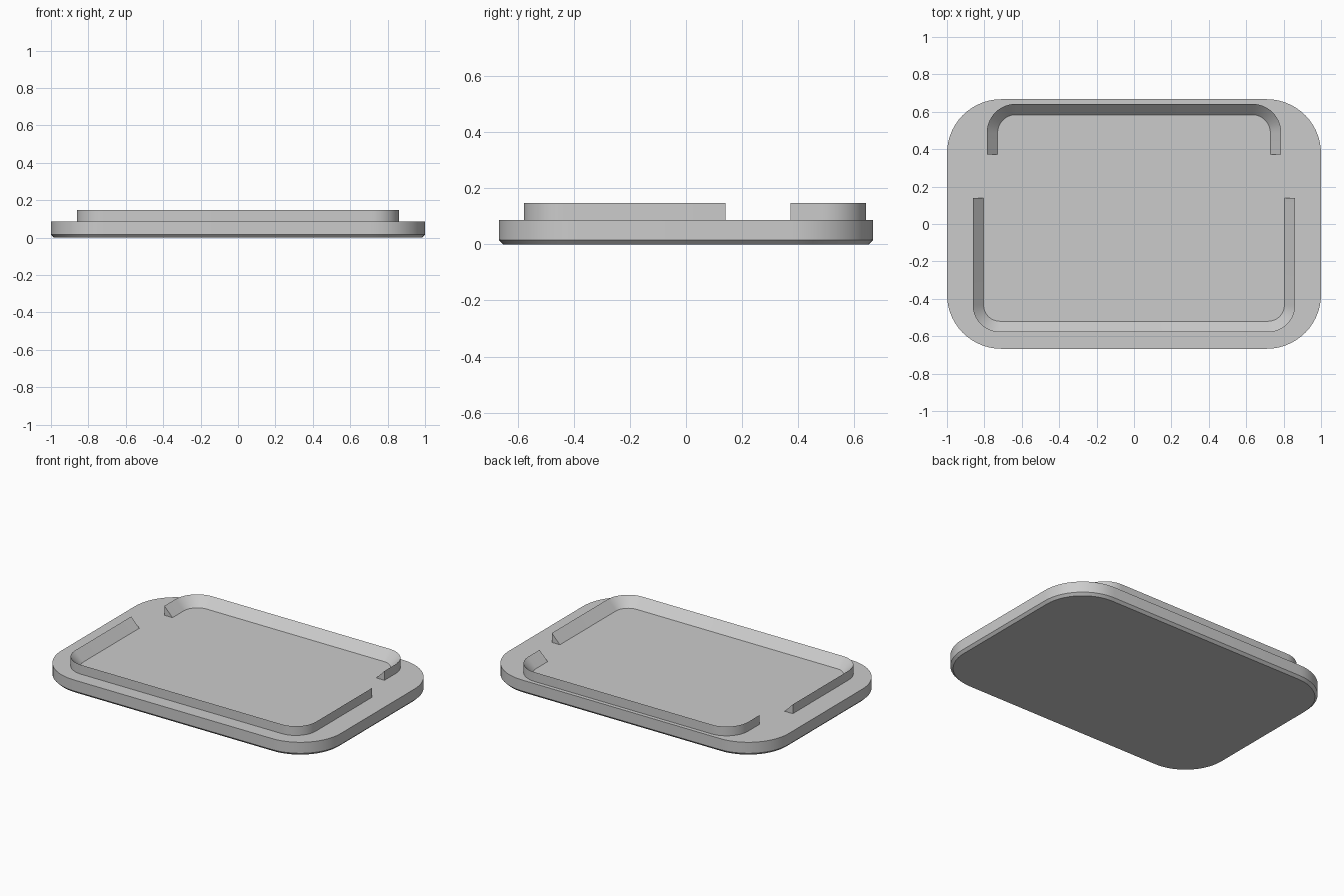
import bpy, bmesh
from math import cos, sin, pi, radians
from mathutils import Vector

if "Cube" in bpy.data.objects:
    bpy.data.objects.remove(bpy.data.objects["Cube"], do_unlink=True)

TOP, RIM = 0.087, 0.147      # plate top and lip top heights
CHAMFER = 0.016
STEPS = 14                   # segments per rounded corner

grey = bpy.data.materials.new("light_grey")
grey.use_nodes = True
grey.diffuse_color = (0.6, 0.6, 0.6, 1)
grey.node_tree.nodes["Principled BSDF"].inputs["Base Color"].default_value = (0.6, 0.6, 0.6, 1)


def arc(cx, cy, radius, start):
    """Quarter circle, counter-clockwise from the start angle."""
    return [Vector((cx + radius * cos(start + pi / 2 * i / STEPS),
                    cy + radius * sin(start + pi / 2 * i / STEPS)))
            for i in range(STEPS + 1)]


def rounded_rect(hx, hy, r):
    corners = ((1, 1), (-1, 1), (-1, -1), (1, -1))
    return [p for i, (sx, sy) in enumerate(corners)
            for p in arc(sx * (hx - r), sy * (hy - r), r, i * pi / 2)]


def u_path(hx, depth, end, r):
    """Open U: down the -x arm, along the -y side, up the +x arm."""
    return ([Vector((-hx, end))] + arc(r - hx, r - depth, r, pi)
            + arc(hx - r, r - depth, r, 3 * pi / 2) + [Vector((hx, end))])


def finish(bm, name):
    bmesh.ops.recalc_face_normals(bm, faces=bm.faces)
    mesh = bpy.data.meshes.new(name)
    bm.to_mesh(mesh)
    bm.free()
    mesh.materials.append(grey)
    obj = bpy.data.objects.new(name, mesh)
    bpy.context.collection.objects.link(obj)
    bpy.ops.object.select_all(action="DESELECT")
    obj.select_set(True)
    bpy.context.view_layer.objects.active = obj
    bpy.ops.object.shade_smooth_by_angle(angle=radians(30))


def skin(bm, rings):
    """Join matching points of neighbouring rings with quads."""
    for a, b in zip(rings, rings[1:]):
        for i in range(len(a)):
            j = (i + 1) % len(a)
            bm.faces.new((a[i], a[j], b[j], b[i]))


def plate(hx, hy, r):
    bm = bmesh.new()
    rings = [[bm.verts.new((p.x, p.y, z)) for p in rounded_rect(hx - d, hy - d, r - d)]
             for d, z in ((CHAMFER, 0), (0, CHAMFER), (0, TOP))]
    skin(bm, rings)
    bm.faces.new(rings[0])
    bm.faces.new(rings[-1])
    finish(bm, "base_plate")


def lip(name, hx, depth, end, r, width, side):
    """Triangular lip: upright outer wall, inner face sloping to the plate."""
    bm = bmesh.new()
    outer = u_path(hx, depth, end, r)
    inner = u_path(hx - width, depth - width, end, r - width)
    rings = [[bm.verts.new((p.x, p.y * side, z))
              for p, z in ((o, TOP), (o, RIM), (i, TOP))]
             for o, i in zip(outer, inner)]
    skin(bm, rings)
    bm.faces.new(rings[0])
    bm.faces.new(rings[-1])
    finish(bm, name)


plate(1.0, 0.667, 0.29)
lip("front_lip", 0.862, 0.578, 0.14, 0.145, 0.058, 1)
lip("back_lip", 0.787, 0.642, -0.372, 0.155, 0.058, -1)
